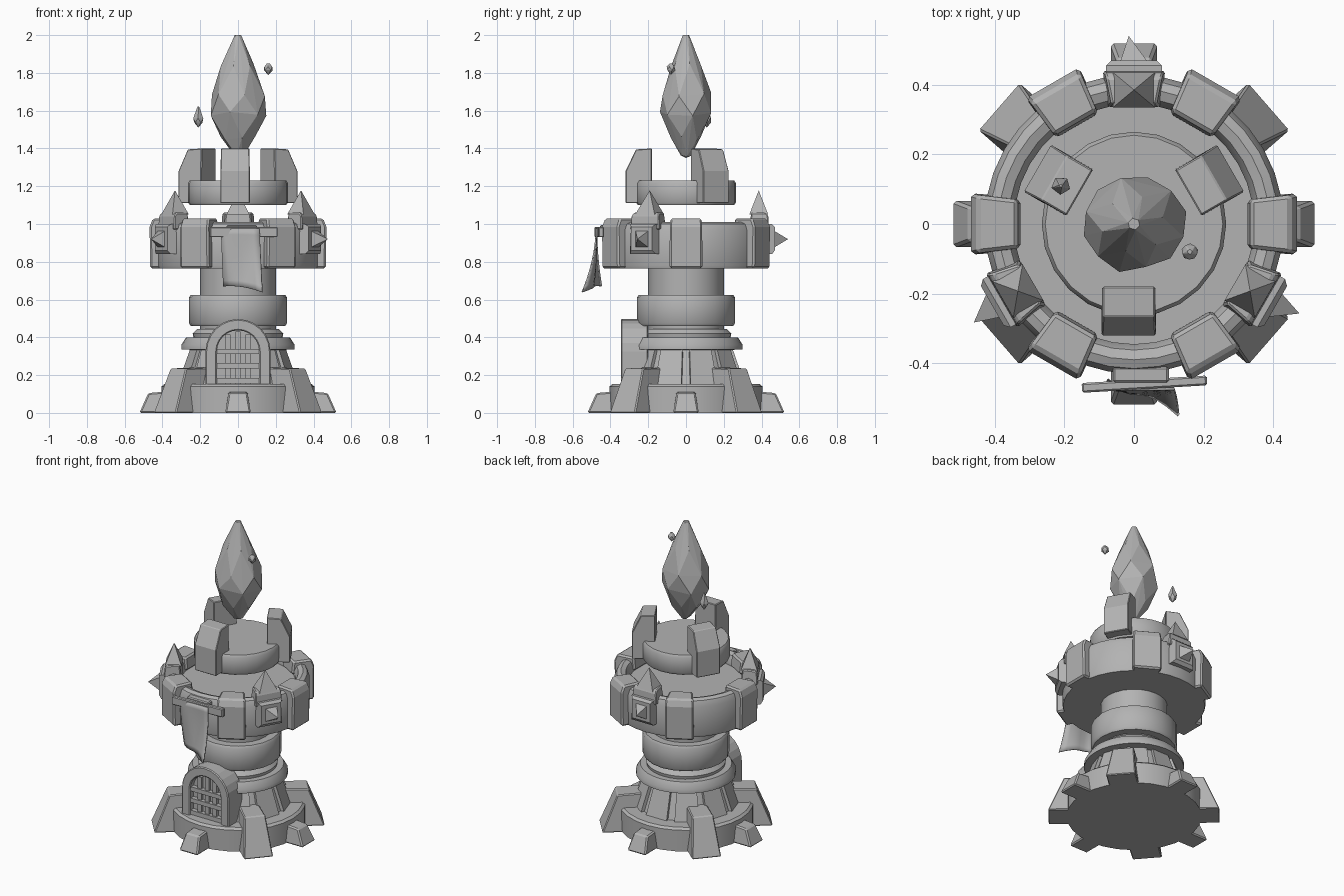
import bpy, bmesh, math, random
from mathutils import Vector, Matrix

if "Cube" in bpy.data.objects:
    bpy.data.objects.remove(bpy.data.objects["Cube"])

random.seed(4)
stone = bpy.data.materials.new("grey stone")
stone.diffuse_color = (0.45, 0.45, 0.45, 1)
stone.use_nodes = True
stone.node_tree.nodes["Principled BSDF"].inputs["Base Color"].default_value = stone.diffuse_color


def finish(name, bm, smooth=False, bevel=0.0):
    bmesh.ops.recalc_face_normals(bm, faces=bm.faces[:])
    me = bpy.data.meshes.new(name)
    bm.to_mesh(me)
    bm.free()
    me.materials.append(stone)
    ob = bpy.data.objects.new(name, me)
    bpy.context.collection.objects.link(ob)
    if bevel:
        m = ob.modifiers.new("worn edges", 'BEVEL')
        m.width, m.segments = bevel, 1
    if smooth:
        bpy.ops.object.select_all(action='DESELECT')
        bpy.context.view_layer.objects.active = ob
        ob.select_set(True)
        bpy.ops.object.shade_smooth_by_angle(angle=math.radians(35))
    return ob


def lathe(name, profile, seg=32, smooth=True):
    """Closed solid of revolution; the profile starts and ends on the axis."""
    bm = bmesh.new()
    rings = []
    for r, z in profile:
        n = 1 if r == 0 else seg
        rings.append([bm.verts.new((r * math.cos(math.tau * i / seg),
                                    r * math.sin(math.tau * i / seg), z)) for i in range(n)])
    for a, b in zip(rings, rings[1:]):
        for i in range(seg):
            j = (i + 1) % seg
            quad = [a[i % len(a)], a[j % len(a)], b[j % len(b)], b[i % len(b)]]
            bm.faces.new(list(dict.fromkeys(quad)))
    return finish(name, bm, smooth)


def wedge(name, pts, angle, shift=0.0, bevel=0.0):
    """Radial side profile of (radius, z, half width), turned to an angle."""
    bm = bmesh.new()
    sides = [[bm.verts.new((r, s * w + shift, z)) for r, z, w in pts] for s in (-1, 1)]
    for s in sides:
        bm.faces.new(s)
    n = len(pts)
    for i in range(n):
        j = (i + 1) % n
        bm.faces.new([sides[0][i], sides[0][j], sides[1][j], sides[1][i]])
    bm.transform(Matrix.Rotation(math.radians(angle), 4, 'Z'))
    return finish(name, bm, bevel=bevel)


def box(name, lo, hi, bevel=0.0):
    bm = bmesh.new()
    bmesh.ops.create_cube(bm, size=1)
    for v in bm.verts:
        v.co = Vector([(a + b) / 2 + c * (b - a) for a, b, c in zip(lo, hi, v.co)])
    return finish(name, bm, bevel=bevel)


def hull(name, points):
    bm = bmesh.new()
    for p in points:
        bm.verts.new(p)
    bmesh.ops.convex_hull(bm, input=bm.verts[:])
    bmesh.ops.delete(bm, geom=[v for v in bm.verts if not v.link_faces], context='VERTS')
    return finish(name, bm)


# Tower body, from foot disc up to the column
lathe("foot_disc", [(0, 0), (.405, 0), (.405, .14), (.39, .153), (0, .153)], 28)
lathe("lower_wall", [(0, .14), (.305, .14), (.235, .34), (0, .34)], 24)
lathe("lower_ring", [(0, .33), (.30, .335), (.30, .36), (.275, .40), (0, .40)], 32)
lathe("upper_ring", [(0, .39), (.235, .395), (.24, .42), (.215, .445), (0, .445)], 32)
lathe("column", [(0, .43), (.2, .43), (.2, .78), (0, .78)], 24)
lathe("column_band", [(0, .46), (.25, .46), (.26, .475), (.26, .61), (.25, .625), (0, .625)], 20)

# Wall stones standing a little proud of the lower wall
for i in range(10):
    wedge("wall_stone", [(.2, .15, .06), (.312, .15, .075), (.248, .335, .06), (.2, .335, .05)],
          i * 36 + 18)

# Parapet drum with a rounded rim and a sunken floor
lathe("parapet", [(0, .765), (.425, .765), (.43, .78), (.43, .965), (.415, 1.0), (.39, 1.01),
                  (.362, 1.0), (.345, .965), (.345, .94), (0, .94)], 36)
for a in range(0, 360, 60):
    wedge("merlon", [(.40, .765, .083), (.465, .765, .088), (.468, .985, .088), (.45, 1.03, .083),
                     (.335, 1.03, .07), (.325, .945, .07), (.40, .945, .08)], a, 0, .01)

# Spiked plates on the drum, and spikes on the rim above them
for a in (90, 210, 330):
    wedge("rim_saddle", [(.335, .97, .075), (.44, .97, .09), (.435, 1.045, .085),
                         (.42, 1.06, .08), (.345, 1.06, .065)], a, 0, .006)
    wedge("side_plate", [(.40, .84, .08), (.455, .84, .08), (.47, .86, .065), (.47, .985, .065),
                         (.455, 1.0, .08), (.40, 1.0, .08)], a)
    turn = Matrix.Rotation(math.radians(a), 3, 'Z')
    hull("rim_spike", [turn @ Vector(p) for p in
                       [(.335, -.06, 1.05), (.335, .06, 1.05), (.435, -.06, 1.05),
                        (.435, .06, 1.05), (.385, .0, 1.178)]])
    hull("side_spike", [turn @ Vector(p) for p in
                        [(.465, -.04, .875), (.465, .04, .875), (.465, -.04, .965),
                         (.465, .04, .965), (.54, .015, .92)]])

# Buttresses on the diagonals, small foot stones between them
for a in (41, 139, 221, 319):
    wedge("buttress", [(.2, 0, .09), (.515, 0, .09), (.42, .235, .065), (.26, .24, .06),
                       (.2, .24, .06)], a, 0, .006)
for a in (0, 90, 180, 270):
    wedge("foot_stone", [(.36, 0, .068), (.522, 0, .068), (.475, .105, .05), (.36, .115, .05)],
          a, 0, .008)

# Floating platform with three chamfered pillars
lathe("platform", [(0, 1.10), (.255, 1.10), (.265, 1.115), (.265, 1.215), (.255, 1.23), (0, 1.23)], 24)
for a in (30, 150, 270):
    wedge("pillar", [(.18, 1.11, .078), (.32, 1.11, .078), (.32, 1.28, .078),
                     (.265, 1.395, .075), (.18, 1.4, .075)], a, -.015 if a == 270 else 0, .004)


# Faceted crystal and two floating chips
def crystal(name, centre, bottom, height, radius, sides, levels):
    pts = [Vector((centre[0], centre[1], bottom))]
    for k, (t, f) in enumerate(levels):
        for i in range(sides):
            a = math.tau * (i + .5 * (k % 2)) / sides + .25
            r = radius * f * random.uniform(.93, 1.03)
            z = bottom + height * min(1, t + (random.uniform(-.02, .02) if t < .95 else 0))
            pts.append(Vector((centre[0] + r * math.cos(a), centre[1] + r * .92 * math.sin(a), z)))
    hull(name, pts)


crystal("crystal", (0, 0), 1.35, .65, .152, 6,
        [(.03, .2), (.16, .62), (.36, 1.0), (.52, .96), (.76, .6), (1.0, .12)])
crystal("chip_high", (.16, -.08), 1.79, .06, .026, 5, [(.4, 1), (.7, .9), (1, .3)])
crystal("chip_low", (-.21, .11), 1.51, .112, .03, 5, [(.25, .8), (.45, 1), (1, .15)])

# Arched doorway: frame, recessed leaf and bars
CZ = .325


def arch(r, z0):
    pts = [(r, z0)] + [(r * math.cos(math.pi * i / 12), CZ + r * math.sin(math.pi * i / 12))
                       for i in range(13)]
    return pts + [(-r, z0)]


bm = bmesh.new()
loops = [[bm.verts.new((x, y, z)) for x, z in arch(r, .14)]
         for r, y in ((.172, -.345), (.172, -.2), (.112, -.2), (.112, -.345))]
for k in range(4):
    a, b = loops[k], loops[(k + 1) % 4]
    for i in range(len(a) - 1):
        bm.faces.new([a[i], a[i + 1], b[i + 1], b[i]])
for end in (0, -1):
    bm.faces.new([l[end] for l in loops])
finish("door_frame", bm, bevel=.006)

bm = bmesh.new()
front, back = [[bm.verts.new((x, y, z)) for x, z in arch(.115, .14)] for y in (-.305, -.2)]
bm.faces.new(front)
bm.faces.new(back)
for i in range(len(front)):
    j = (i + 1) % len(front)
    bm.faces.new([front[i], front[j], back[j], back[i]])
finish("door_leaf", bm)
for x in (-.055, 0, .055):
    box("door_bar", (x - .014, -.325, .15), (x + .014, -.30, .43 if x == 0 else .415))
for z in (.17, .25, .325):
    box("door_crossbar", (-.113, -.335, z - .014), (.113, -.30, z + .014))

# Banner: bracket, rod and a cloth that flares out at the bottom
box("banner_bracket", (-.06, -.455, .93), (.10, -.41, .995), .006)
rod = box("banner_rod", (-.18, -.014, .93), (.18, .014, .985), .005)
rod.location = (.03, -.46, 0)
rod.rotation_euler.z = .06

bm = bmesh.new()
NX, NZ = 6, 10
grid = []
for k in range(NZ + 1):
    t = k / NZ
    row = []
    for i in range(NX + 1):
        u = i / NX
        x = -.085 + .205 * u + .012 * (t - .5)
        z = .975 - t * (.305 + .03 * u) + .012 * math.sin(math.pi * u) * t
        y = -.478 + t * t * (.028 - .095 * u) - .012 * math.sin(u * 7) * t
        row.append(bm.verts.new((x, y, z)))
    grid.append(row)
for k in range(NZ):
    for i in range(NX):
        bm.faces.new([grid[k][i], grid[k][i + 1], grid[k + 1][i + 1], grid[k + 1][i]])
cloth = finish("banner_cloth", bm, True)
cloth.modifiers.new("thickness", 'SOLIDIFY').thickness = .008
